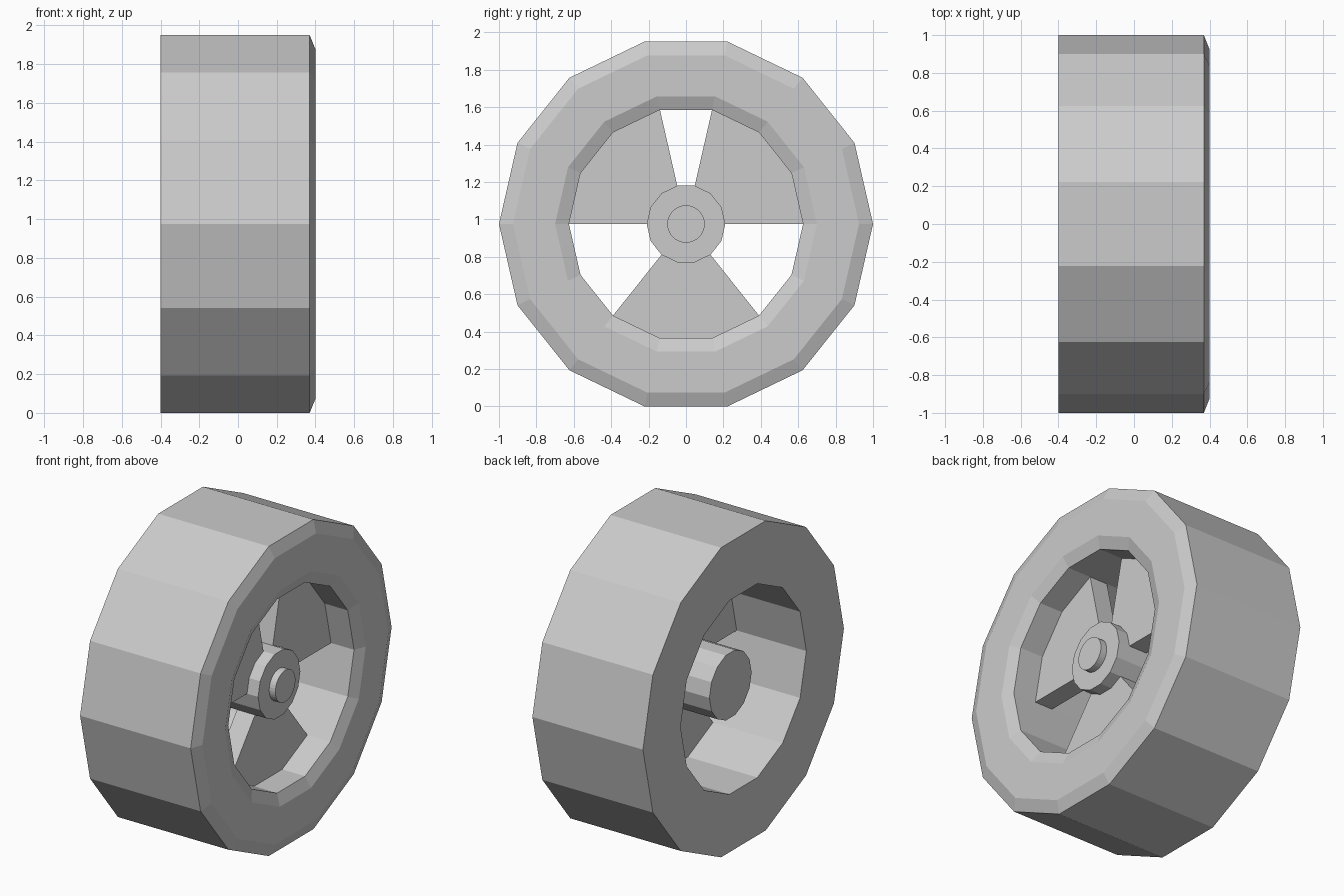
import bpy, bmesh
from math import sin, cos, pi

if "Cube" in bpy.data.objects:
    bpy.data.objects.remove(bpy.data.objects["Cube"])

SIDES = 14
CZ = cos(pi / SIDES)  # axle height so the flat facet rests on the ground


def polar(x, r, i, n=SIDES):
    a = 2 * pi * i / n
    return (x, r * cos(a), CZ + r * sin(a))


def finish(name, bm):
    bmesh.ops.recalc_face_normals(bm, faces=bm.faces[:])
    mesh = bpy.data.meshes.new(name)
    bm.to_mesh(mesh)
    bm.free()
    ob = bpy.data.objects.new(name, mesh)
    bpy.context.collection.objects.link(ob)
    return ob


def lathe(name, profile, n=SIDES, closed=False):
    """Revolve (x, radius) points round the axle; open profiles get end caps."""
    bm = bmesh.new()
    rings = [[bm.verts.new(polar(x, r, i, n)) for i in range(n)] for x, r in profile]
    pairs = list(zip(rings, rings[1:]))
    if closed:
        pairs.append((rings[-1], rings[0]))
    else:
        bm.faces.new(rings[0])
        bm.faces.new(rings[-1])
    for a, b in pairs:
        for i in range(n):
            j = (i + 1) % n
            bm.faces.new((a[i], a[j], b[j], b[i]))
    return finish(name, bm)


def spoke(name, start, steps, x0=0.085, x1=0.21):
    """Wedge plate between hub and rim, following their facets."""
    bm = bmesh.new()
    ids = range(start, start + steps + 1)
    outline = [(0.63, i) for i in ids] + [(0.19, i) for i in reversed(ids)]
    back = [bm.verts.new(polar(x0, r, i)) for r, i in outline]
    front = [bm.verts.new(polar(x1, r, i)) for r, i in outline]
    bm.faces.new(back)
    bm.faces.new(front)
    for k in range(len(outline)):
        m = (k + 1) % len(outline)
        bm.faces.new((back[k], back[m], front[m], front[k]))
    return finish(name, bm)


# Tyre ring, chamfered on the outer side only
lathe("tyre", [(-0.4, 1.0), (0.37, 1.0), (0.4, 0.925), (0.4, 0.70),
               (0.37, 0.626), (-0.4, 0.626)], closed=True)

# Hub and round axle cap
lathe("hub", [(-0.31, 0.21), (0.287, 0.21)])
lathe("axle_cap", [(0.2, 0.1), (0.33, 0.1)], n=32)

# Three wide spokes
for k, start in enumerate((0, 4, 9)):
    spoke(f"spoke_{k + 1}", start, 3)
